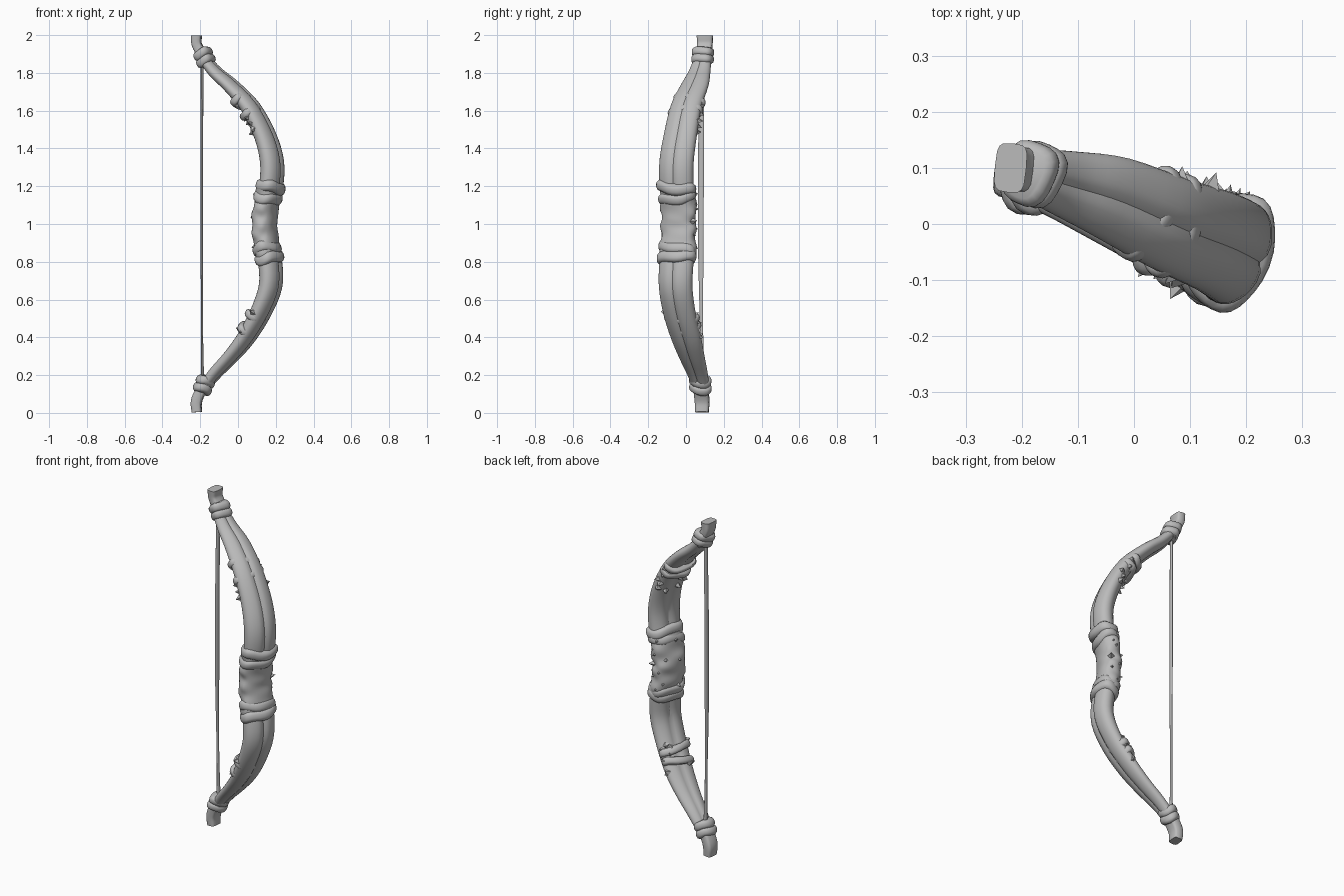
import bpy
import bmesh
import math
import random
from mathutils import Vector

random.seed(4)
if "Cube" in bpy.data.objects:
    bpy.data.objects.remove(bpy.data.objects["Cube"])

grey = bpy.data.materials.new("plain grey")
grey.use_nodes = True
COLOUR = (0.5, 0.5, 0.5, 1)
grey.diffuse_color = COLOUR
grey.node_tree.nodes["Principled BSDF"].inputs["Base Color"].default_value = COLOUR

SIDE = Vector((0.37, 0.93, 0)).normalized()   # across the limbs


def finish(name, bm, angle=45):
    bmesh.ops.recalc_face_normals(bm, faces=bm.faces)
    mesh = bpy.data.meshes.new(name)
    bm.to_mesh(mesh)
    bm.free()
    obj = bpy.data.objects.new(name, mesh)
    bpy.context.collection.objects.link(obj)
    mesh.materials.append(grey)
    bpy.ops.object.select_all(action='DESELECT')
    obj.select_set(True)
    bpy.context.view_layer.objects.active = obj
    bpy.ops.object.shade_smooth_by_angle(angle=math.radians(angle))
    return obj


def smooth_path(points, steps):
    """Catmull-Rom through rows of x, y, z, depth radius, side radius."""
    pts = [Vector(p) for p in points]
    pts = [pts[0] * 2 - pts[1]] + pts + [pts[-1] * 2 - pts[-2]]
    out = []
    for a, b, c, d in zip(pts, pts[1:], pts[2:], pts[3:]):
        for i in range(steps):
            t = i / steps
            out.append(0.5 * (2 * b + (c - a) * t + (2 * a - 5 * b + 4 * c - d) * t ** 2
                              + (3 * b - a - 3 * c + d) * t ** 3))
    return out + [pts[-2]]


def frames(rows, side=SIDE):
    """Centre, tangent, outward axis, side axis and radii along a path."""
    out = []
    for i, r in enumerate(rows):
        before, after = rows[max(i - 1, 0)], rows[min(i + 1, len(rows) - 1)]
        t = Vector((after - before)[:3]).normalized()
        n = (side - t * side.dot(t)).normalized()
        out.append((Vector(r[:3]), t, t.cross(n), n, r[3], r[4]))
    return out


def power(v, p):
    return math.copysign(abs(v) ** (2 / p), v)


def loft(name, frs, sides=24, shape=2.0, warp=None, angle=45):
    """Skin rings; warp gives a radius factor and a slide along the path."""
    bm = bmesh.new()
    rings = []
    for k, (c, t, u, n, a, b) in enumerate(frs):
        ring = []
        for j in range(sides):
            th = math.tau * j / sides
            f, slide = warp(k / (len(frs) - 1), th) if warp else (1, 0)
            ring.append(bm.verts.new(c + t * slide + u * (a * f * power(math.cos(th), shape))
                                     + n * (b * f * power(math.sin(th), shape))))
        rings.append(ring)
    for r, s in zip(rings, rings[1:]):
        for j in range(sides):
            bm.faces.new((r[j], r[j - 1], s[j - 1], s[j]))
    bm.faces.new(rings[0])
    bm.faces.new(rings[-1])
    return finish(name, bm, angle)


# Bow stave, top to bottom, with a groove along its back and belly
stave_rows = smooth_path([
    (-.185, .09, 1.88, .028, .045), (-.115, .07, 1.80, .033, .06),
    (-.035, .045, 1.73, .037, .075), (.065, 0, 1.62, .044, .084),
    (.143, -.03, 1.47, .05, .09), (.18, -.05, 1.33, .055, .093),
    (.175, -.05, 1.2, .055, .092), (.145, -.04, 1.08, .05, .085),
    (.145, -.04, .92, .05, .085), (.17, -.05, .8, .055, .092),
    (.172, -.055, .67, .054, .091), (.12, -.035, .53, .048, .088),
    (.045, 0, .4, .042, .082), (-.035, .03, .3, .036, .07),
    (-.12, .06, .21, .032, .056), (-.185, .08, .13, .028, .045)], 4)
STAVE = frames(stave_rows)


def groove(v, th):
    back = min(th, math.tau - th)
    belly = abs(th - math.pi)
    return 1.02 - .2 * math.exp(-(back / .14) ** 2) - .2 * math.exp(-(belly / .2) ** 2), 0


loft("bow_stave", STAVE, 36, 2.1, groove, 35)


def at_height(z):
    return min(STAVE, key=lambda f: abs(f[0].z - z))


def band(name, z, height, extra, tilt=0.0, shift=0.0, wave=.006):
    """A rounded wrap around the stave."""
    c, t, u, n, a, b = at_height(z)
    c = c + t * ((c.z - z) / -t.z if t.z else 0) + u * shift
    rings = []
    for i in range(7):
        v = i / 3 - 1
        swell = extra * math.sqrt(max(1 - v * v, 0))
        rings.append((c + t * v * height / 2, t, u, n, a + swell, b + swell))
    phase = random.uniform(0, 6)

    def warp(v, th):
        return (1 + .025 * math.sin(5 * th + phase),
                tilt * math.sin(th) + wave * math.sin(3 * th + phase))
    return loft(name, rings, 28, 2.2, warp)


# Handle bindings at each end of the grip
for label, z, lean in (("upper", 1.195, .008), ("upper_inner", 1.145, -.012),
                       ("lower_inner", .865, .012), ("lower", .82, -.008)):
    band(label + "_grip_binding", z, .06, .017, lean)

# Grip wrapping with diagonal folds
grip_rows = smooth_path([(.165, -.045, 1.18, .06, .098), (.148, -.04, 1.08, .059, .096),
                         (.14, -.04, 1.0, .06, .094), (.148, -.04, .92, .059, .096),
                         (.165, -.045, .83, .06, .098)], 8)


def folds(v, th):
    ridge = math.sin(2 * th + 19 * v) + .5 * math.sin(3 * th - 26 * v)
    return 1 + .045 * ridge * (.4 + .6 * (math.cos(th) < .5)), 0


loft("grip_wrap", frames(grip_rows), 32, 2.3, folds, 40)

# Cord wraps on the belly of both limbs
for label, heights in (("upper", (1.66, 1.60)), ("lower", (.50, .44))):
    for i, z in enumerate(heights):
        band(f"{label}_limb_cord_{i + 1}", z, .04, .010, .012 * (1 - 2 * i), -.014, .004)


def fray(name, low, high, angles, count, reach):
    """Short ragged scraps of wrapping pointing outward."""
    bm = bmesh.new()
    for i in range(count):
        z = low + (high - low) * (i + random.random()) / count
        c, t, u, n, a, b = at_height(z)
        th = math.radians(random.choice(angles) + random.uniform(-14, 14))
        out = (u * math.cos(th) + n * math.sin(th)).normalized()
        across = t.cross(out)
        base = c + u * a * .95 * math.cos(th) + n * b * .95 * math.sin(th)
        base += t * ((c.z - z) / -t.z)
        w = random.uniform(.014, .024)
        tip = bm.verts.new(base + out * reach * random.uniform(.7, 1.2) + t * random.uniform(-.012, .012))
        foot = [bm.verts.new(base + t * w * p + across * w * q)
                for p, q in ((1, 0), (0, 1), (-1, 0), (0, -1))]
        for j in range(4):
            bm.faces.new((foot[j - 1], foot[j], tip))
        bm.faces.new(foot)
    finish(name, bm, 20)


fray("upper_limb_fray", 1.48, 1.65, (105, 150, 210, 255), 16, .027)
fray("lower_limb_fray", .39, .54, (105, 150, 210, 255), 14, .027)
fray("grip_fray", .86, 1.17, (85, 110, 135, 190), 12, .036)

# Squared bow tips, each with a knotted collar
TIP_SIDE = Vector((.1, 1, 0)).normalized()
for label, rows, collar in (
        ("upper", [(-.165, .088, 1.85, .03, .042), (-.19, .095, 1.9, .028, .04),
                   (-.218, .1, 1.95, .026, .041), (-.22, .1, 1.998, .028, .044)],
         [(-.172, .088, 1.868), (-.187, .09, 1.905)]),
        ("lower", [(-.165, .075, .16, .03, .042), (-.195, .08, .12, .029, .04),
                   (-.22, .085, .06, .029, .039), (-.218, .085, .004, .026, .036)],
         [(-.172, .075, .168), (-.187, .076, .13)])):
    loft(label + "_tip", frames(smooth_path(rows, 4), TIP_SIDE), 16, 4, None, 35)
    for i, (x, y, z) in enumerate(collar):
        lean = .012 if label == "upper" else -.012
        rings = []
        for k in range(7):
            v = k / 3 - 1
            swell = .014 * math.sqrt(max(1 - v * v, 0))
            rows2 = Vector((x - lean * v * .8, y, z + .022 * v, .036 + swell, .046 + swell))
            rings.append(rows2)
        loft(f"{label}_collar_{i + 1}", frames(rings), 20, 2.2,
             lambda v, th: (1 + .04 * math.sin(4 * th + z * 9), .006 * math.sin(2 * th)))

# Bowstring, flat and slightly pinched near the bottom
string_rows = smooth_path([(-.19, .085, 1.88, .007, .013), (-.192, .08, 1.4, .007, .016),
                           (-.192, .078, .9, .006, .015), (-.19, .082, .45, .005, .009),
                           (-.187, .085, .15, .008, .014)], 4)
loft("bowstring", frames(string_rows, Vector((.25, 1, 0)).normalized()), 8)
